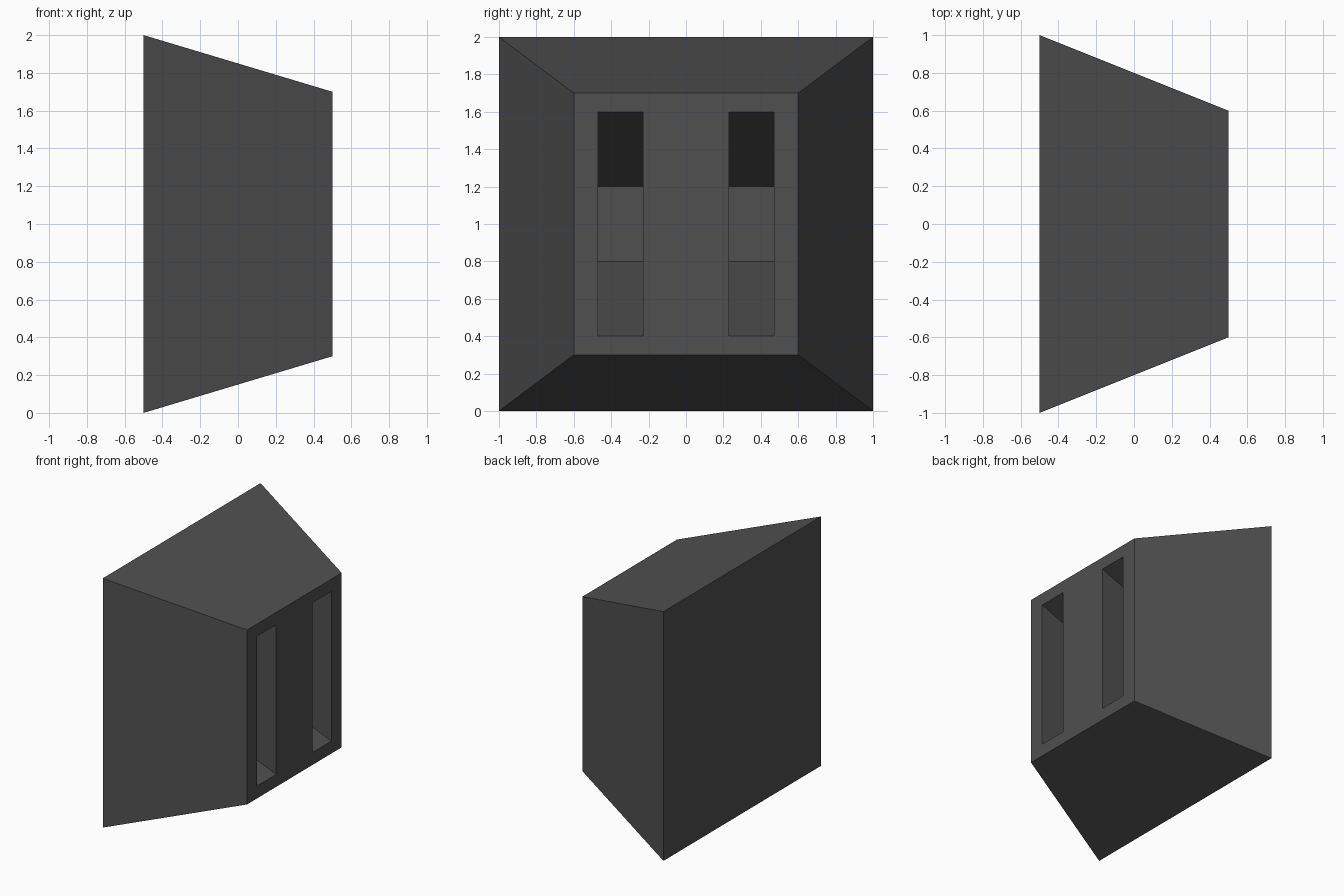
import bpy, bmesh

if "Cube" in bpy.data.objects:
    bpy.data.objects.remove(bpy.data.objects["Cube"])

def frustum(name, x0, y0, z0, x1, y1, z1, yc=0.0, zc=1.0):
    """Solid between two rectangles (half sizes y, z) at x0 and x1."""
    bm = bmesh.new()
    rings = []
    for x, hy, hz in ((x0, y0, z0), (x1, y1, z1)):
        rings.append([bm.verts.new((x, yc + sy * hy, zc + sz * hz))
                      for sy, sz in ((-1, -1), (1, -1), (1, 1), (-1, 1))])
    a, b = rings
    bm.faces.new(a)
    bm.faces.new(b)
    for i in range(4):
        j = (i + 1) % 4
        bm.faces.new((a[i], a[j], b[j], b[i]))
    bmesh.ops.recalc_face_normals(bm, faces=bm.faces)
    mesh = bpy.data.meshes.new(name)
    bm.to_mesh(mesh)
    bm.free()
    obj = bpy.data.objects.new(name, mesh)
    bpy.context.collection.objects.link(obj)
    return obj

dark = bpy.data.materials.new("dark_grey")
dark.diffuse_color = (0.08, 0.08, 0.08, 1)
dark.use_nodes = True
dark.node_tree.nodes["Principled BSDF"].inputs["Base Color"].default_value = dark.diffuse_color

# Tapered housing, wide at the back and narrow at the slotted face
body = frustum("tapered_housing", -0.5, 1.0, 1.0, 0.5, 0.6, 0.7)
body.data.materials.append(dark)

# Two deep slots whose floors and ceilings converge towards the back
DEPTH = 0.99
OVER = 0.1
slope = 0.4 / DEPTH
for side, label in ((-1, "left"), (1, "right")):
    cutter = frustum(f"slot_cutter_{label}", 0.5 - DEPTH, 0.12, 0.2,
                     0.5 + OVER, 0.12, 0.6 + OVER * slope, yc=side * 0.35)
    cutter.data.materials.append(dark)
    cutter.hide_render = True
    cutter.display_type = 'WIRE'
    cut = body.modifiers.new(f"slot_{label}", 'BOOLEAN')
    cut.operation = 'DIFFERENCE'
    cut.solver = 'EXACT'
    cut.object = cutter
